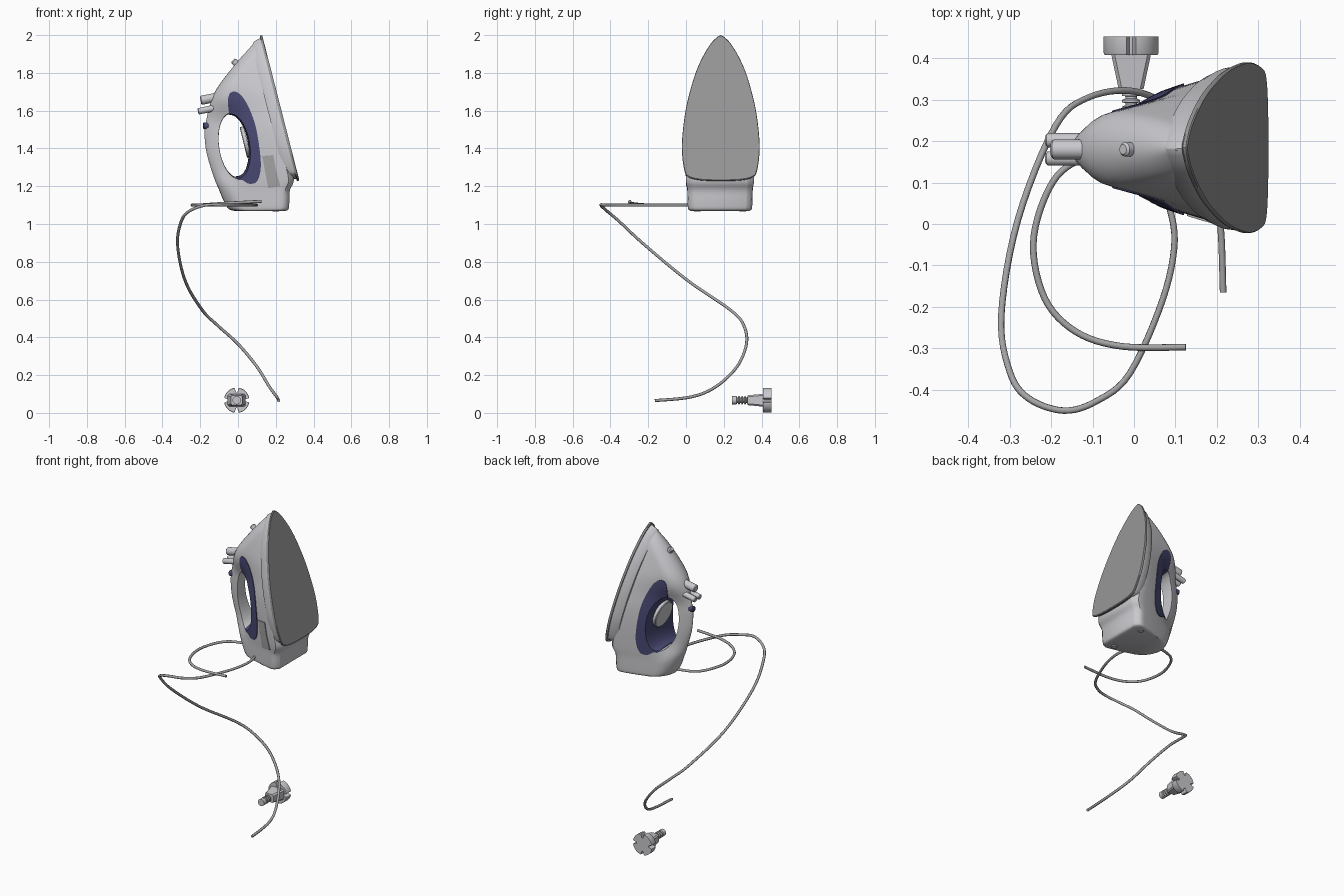
import bpy, bmesh, math
from mathutils import Vector, Matrix

if "Cube" in bpy.data.objects:
    bpy.data.objects.remove(bpy.data.objects["Cube"])

CY = 0.18  # centre line of the iron


def material(name, rgb):
    m = bpy.data.materials.new(name)
    m.use_nodes = True
    m.diffuse_color = (*rgb, 1)
    m.node_tree.nodes["Principled BSDF"].inputs["Base Color"].default_value = (*rgb, 1)
    return m


shell = material("light grey", (0.58, 0.58, 0.61))
steel = material("steel grey", (0.31, 0.31, 0.31))
navy = material("navy blue", (0.065, 0.065, 0.17))
rubber = material("cord grey", (0.37, 0.37, 0.37))


def smooth(points, steps, closed=False):
    """Catmull-Rom curve through points of any dimension."""
    pts = [Vector(p) for p in points]
    n, out = len(pts), []
    for i in range(n if closed else n - 1):
        a, b, c, d = [pts[k % n] if closed else pts[min(max(k, 0), n - 1)]
                      for k in range(i - 1, i + 3)]
        for s in range(steps):
            t = s / steps
            out.append(0.5 * (2 * b + (c - a) * t + (2 * a - 5 * b + 4 * c - d) * t ** 2
                              + (3 * b - a - 3 * c + d) * t ** 3))
    return out if closed else out + [pts[-1]]


def ease(a, b, x):
    t = min(max((x - a) / (b - a), 0), 1)
    return t * t * (3 - 2 * t)


def loft(name, rings, mat, y=CY, angle=35):
    """Skin a list of equal closed rings and cap both ends."""
    bm = bmesh.new()
    rows = [[bm.verts.new(p) for p in ring] for ring in rings]
    for a, b in zip(rows, rows[1:]):
        for i in range(len(a)):
            j = (i + 1) % len(a)
            bm.faces.new((a[i], a[j], b[j], b[i]))
    bm.faces.new(rows[0][::-1])
    bm.faces.new(rows[-1])
    bmesh.ops.recalc_face_normals(bm, faces=bm.faces)
    mesh = bpy.data.meshes.new(name)
    bm.to_mesh(mesh)
    bm.free()
    mesh.materials.append(mat)
    ob = bpy.data.objects.new(name, mesh)
    bpy.context.collection.objects.link(ob)
    ob.location.y = y
    shade(ob, angle)
    return ob


def shade(ob, angle=35):
    bpy.ops.object.select_all(action="DESELECT")
    ob.select_set(True)
    bpy.context.view_layer.objects.active = ob
    bpy.ops.object.shade_smooth_by_angle(angle=math.radians(angle))


def cut(ob, cutter, operation):
    """Apply a boolean and throw the cutter away."""
    mod = ob.modifiers.new("cut", "BOOLEAN")
    mod.object, mod.operation, mod.solver = cutter, operation, "EXACT"
    bpy.context.view_layer.objects.active = ob
    bpy.ops.object.modifier_apply(modifier=mod.name)
    bpy.data.objects.remove(cutter)
    shade(ob)


def turned(name, start, axis, profile, mat, sides=24):
    """Round part: profile of (distance along axis, radius)."""
    turn = Vector(axis).to_track_quat("Z", "Y").to_matrix()
    rings = [[Vector(start) + turn @ Vector((r * math.cos(a), r * math.sin(a), h))
              for a in (math.tau * k / sides for k in range(sides))] for h, r in profile]
    return loft(name, rings, mat, 0)


# Body shell: horizontal slices of (height, handle edge, sole edge, half width)
SLICES = [(1.07, -.02, .255, .165), (1.08, -.05, .268, .175), (1.12, -.075, .272, .178),
          (1.18, -.1, .275, .18), (1.24, -.125, .296, .185), (1.37, -.165, .263, .19),
          (1.475, -.177, .236, .188), (1.55, -.168, .217, .18), (1.66, -.14, .189, .157),
          (1.74, -.097, .168, .133), (1.855, -.007, .139, .092), (1.93, .06, .12, .055),
          (1.975, .1, .109, .015)]


def body(name, mat, widen=1.0):
    rings = []
    for z, xl, xr, w in smooth(SLICES, 4):
        side = []
        pinch = 0.4 * ease(1.16, 1.3, z) * (1 - ease(1.52, 1.66, z))
        slope = 0.76 - 0.25 * ease(1.55, 1.75, z)
        for k in range(1, 19):
            x = xl + (xr - xl) * (1 - math.cos(math.pi * k / 18)) / 2
            taper = 1 - slope * max(0, (0.28 - x) / 0.43) ** 1.4
            nose = math.sqrt(1 - (1 - min((x - xl) / 0.07, 1)) ** 2)
            corner = 1 - 0.22 * (1 - min((xr - x) / 0.04, 1)) ** 2
            slim = 1 - pinch * (1 - ease(-.07, .04, x))
            side.append((x, w * taper * nose * corner * slim * widen))
        rings.append([(xl, 0, z)] + [(x, y, z) for x, y in side]
                     + [(x, -y, z) for x, y in reversed(side)])
    return loft(name, rings, mat)


def hole_cutter(size):
    """Tilted oval tunnel flaring to both sides."""
    tilt = Matrix.Rotation(math.radians(-8), 3, "Y")
    rings = []
    for i in range(-10, 11):
        y = i * 0.025
        f = size * (1 + 6 * y * y)
        rings.append([Vector((-.022, y, 1.415)) + tilt @ Vector(
            (.078 * f * math.cos(a), 0, .168 * f * math.sin(a)))
            for a in (math.tau * k / 40 for k in range(40))])
    return loft("hole_cutter", rings, shell)


def panel(name, outline, mat, widen, y0, y1):
    """Slightly raised skin area of the body inside a side outline."""
    ob = body(name, mat, widen)
    cut(ob, loft("panel_cutter", [[(x, y, z) for x, z in outline] for y in (y0, y1)], mat),
        "INTERSECT")
    return ob


iron_body = body("iron_body", shell)
cut(iron_body, hole_cutter(1), "DIFFERENCE")

grip = smooth([(-.04, 1.695), (0, 1.695), (.045, 1.64), (.09, 1.53), (.115, 1.39), (.12, 1.29),
               (.1, 1.225), (.06, 1.213), (.025, 1.232), (-.01, 1.25), (-.02, 1.42),
               (-.045, 1.57), (-.053, 1.65)], 4, True)
grip_panel = panel("grip_panel", grip, navy, 1.035, -.4, .4)
cut(grip_panel, hole_cutter(0.97), "DIFFERENCE")
panel("rating_plate", [(.128, 1.36), (.187, 1.365), (.2, 1.29), (.225, 1.2), (.16, 1.19)],
      rubber, 1.03, -.4, -.05)

# Sole plate and skirt, drawn as (distance up the sole, half width)
HALF = smooth([(0, 0), (.003, .1), (.02, .17), (.06, .193), (.17, .206), (.28, .2), (.39, .185),
               (.48, .165), (.59, .133), (.68, .094), (.75, .052), (.785, .018), (.795, 0)], 4)
UP, OUT = Vector((-.248, 0, .969)), Vector((.969, 0, .248))


def sole_ring(depth, scale):
    pts = [(s, w) for s, w in HALF] + [(s, -w) for s, w in HALF[-2:0:-1]]
    return [Vector((.325, 0, 1.23)) + UP * (.39 + (s - .39) * scale) - OUT * depth
            + Vector((0, w * scale, 0)) for s, w in pts]


loft("sole_plate", [sole_ring(d, k) for d, k in ((.014, .99), (.01, 1), (.003, 1), (0, .99))],
     steel, CY + .004)
loft("sole_skirt", [sole_ring(d, k) for d, k in ((.07, .89), (.05, .945), (.02, .965), (.012, .965))],
     shell, CY + .002)

# Temperature dial inside the handle opening
turned("temperature_dial", (.05, CY, 1.435), (-.97, 0, -.24),
       [(0, .085), (.018, .085), (.022, .08)], shell, 32)

# Buttons, slider and spray nozzle
push = (-.97, 0, -.2)
turned("steam_button", (-.11, CY, 1.672), push, [(0, .024), (.085, .024), (.09, .02)], shell)
for side, dy in (("left", .022), ("right", -.022)):
    turned("spray_button_" + side, (-.12, CY + dy, 1.615), push,
           [(0, .017), (.09, .017), (.094, .013)], shell)
turned("slider", (-.15, CY, 1.52), (-1, 0, 0), [(0, .018), (.03, .018), (.034, .014)], navy)
turned("spray_nozzle", (.02, CY, 1.82), (-.7, 0, .7), [(0, .017), (.06, .017), (.066, .012)], shell)
for side, dy in (("left", .12), ("right", -.12)):
    turned("heel_foot_" + side, (.2, CY + dy, 1.075), (0, 0, -1), [(0, .02), (.01, .016)], shell)


# Cords
def cord(name, points):
    curve = bpy.data.curves.new(name, "CURVE")
    curve.dimensions = "3D"
    curve.bevel_depth, curve.bevel_resolution, curve.use_fill_caps = .008, 2, True
    spline = curve.splines.new("POLY")
    path = smooth(points, 6)
    spline.points.add(len(path) - 1)
    for p, co in zip(spline.points, path):
        p.co = (*co, 1)
    spline.use_smooth = True
    curve.materials.append(rubber)
    bpy.context.collection.objects.link(bpy.data.objects.new(name, curve))


cord("long_cord", [(.215, -.165, .065), (.205, .03, .085), (.165, .16, .14), (.1, .27, .245),
                   (0, .32, .365), (-.11, .305, .465), (-.19, .235, .545), (-.28, .01, .7),
                   (-.32, -.22, .89), (-.3, -.355, 1.015), (-.255, -.42, 1.07),
                   (-.17, -.45, 1.1), (-.09, -.427, 1.1), (-.01, -.36, 1.1), (.07, -.18, 1.1),
                   (.098, -.04, 1.1), (.08, .06, 1.1)])
cord("short_cord", [(-.03, .18, 1.1), (-.15, .145, 1.1), (-.21, .075, 1.1), (-.243, -.05, 1.1),
                    (-.215, -.18, 1.1), (-.14, -.26, 1.105), (-.03, -.295, 1.112),
                    (.125, -.297, 1.12)])

# Plug: notched flange, tapered neck and ribbed strain relief
PX, PZ = -.007, .067


def flange_ring(y, scale):
    ring = []
    for k in range(72):
        a = math.tau * k / 72
        notch = abs((k + 9) % 18 - 9) <= 1
        r = (.042 if notch else .067) * scale
        ring.append((PX + r * math.cos(a), y, PZ + r * math.sin(a)))
    return ring


def box_ring(y, w, h):
    c = .008
    return [(PX + sx * (w - dx), y, PZ + sz * (h - dz)) for sx, sz, dx, dz in
            ((1, 1, 0, c), (1, 1, c, 0), (-1, 1, c, 0), (-1, 1, 0, c),
             (-1, -1, 0, c), (-1, -1, c, 0), (1, -1, c, 0), (1, -1, 0, c))]


loft("plug_flange", [flange_ring(.408, .97), flange_ring(.412, 1), flange_ring(.452, 1)], shell, 0)
loft("plug_neck", [box_ring(.325, .03, .026), box_ring(.41, .048, .034)], shell, 0)
ribs = [(0, .022), (.025, .022)]
for i in range(4):
    h = .028 + i * .016
    ribs += [(h, .014), (h + .005, .014), (h + .006, .022), (h + .012, .022)]
turned("strain_relief", (PX, .243, PZ), (0, 1, 0), ribs, shell)
